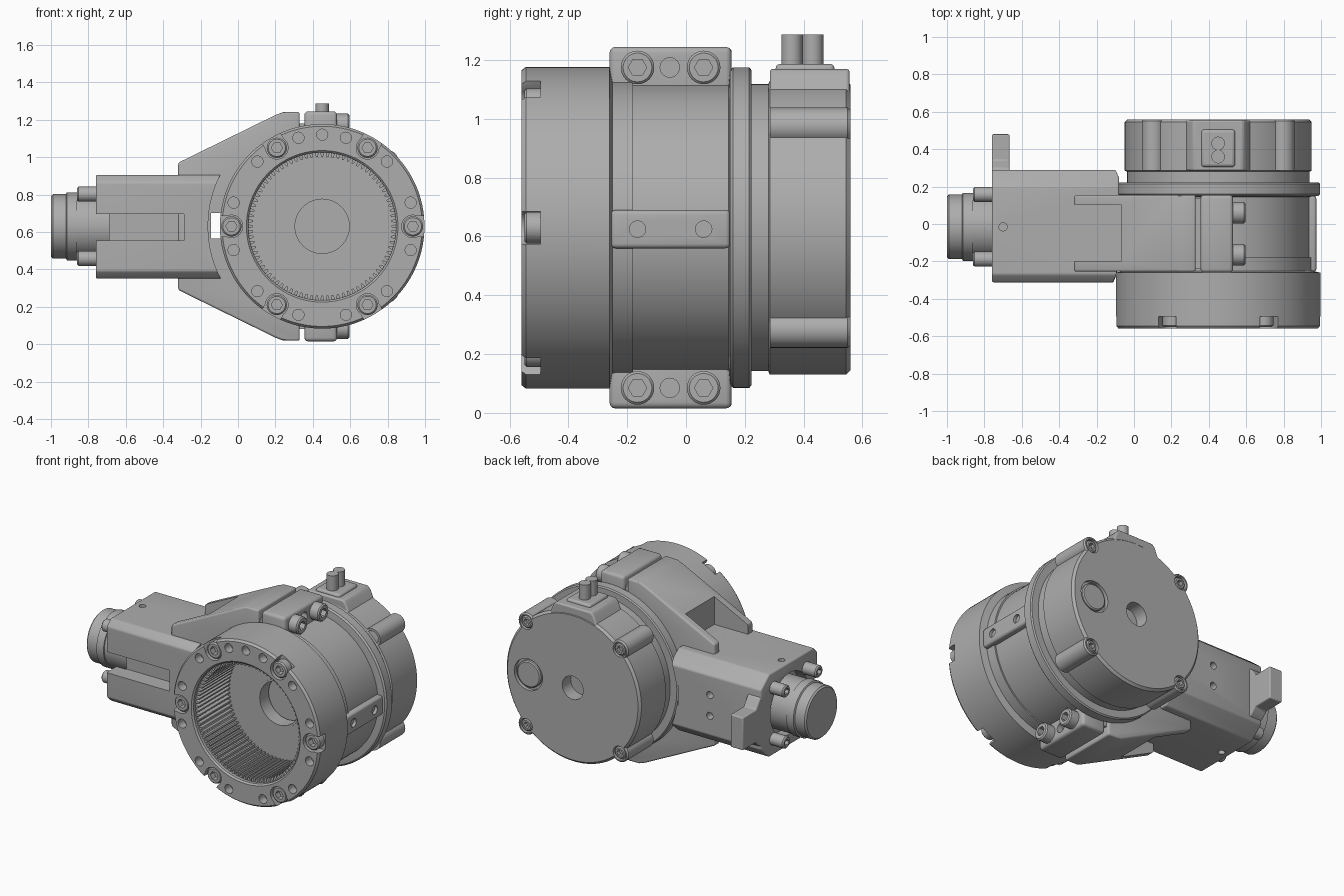
import bpy, bmesh
from math import cos, sin, pi, radians

cube = bpy.data.objects.get("Cube")
if cube:
    bpy.data.objects.remove(cube)

grey = bpy.data.materials.new("metal grey")
grey.use_nodes = True
colour = (0.42, 0.42, 0.42, 1)
grey.diffuse_color = colour
grey.node_tree.nodes["Principled BSDF"].inputs["Base Color"].default_value = colour

CX, CZ = 0.45, 0.63      # main drum axis
MY = -0.015              # motor axis offset


def place(axis, t, a, b):
    return {"X": (t, a, b), "Y": (a, t, b), "Z": (a, b, t)}[axis]


def lathe(bm, profile, axis="Y", u=CX, v=CZ, seg=96, hollow=False):
    """Turn (radius, position) points round an axis."""
    rings = [[bm.verts.new(place(axis, t, u + r * cos(2 * pi * i / seg), v + r * sin(2 * pi * i / seg)))
              for i in range(seg)] for r, t in profile]
    pairs = list(zip(rings, rings[1:]))
    if hollow:
        pairs.append((rings[-1], rings[0]))
    else:
        bm.faces.new(rings[0])
        bm.faces.new(rings[-1])
    for p, q in pairs:
        for i in range(seg):
            j = (i + 1) % seg
            bm.faces.new((p[i], p[j], q[j], q[i]))


def rod(bm, r, t0, t1, axis="Y", u=CX, v=CZ, seg=32):
    lathe(bm, [(r, t0), (r, t1)], axis, u, v, seg)


def prism(bm, points, t0, t1, axis="Y"):
    ends = [[bm.verts.new(place(axis, t, a, b)) for a, b in points] for t in (t0, t1)]
    bm.faces.new(ends[0])
    bm.faces.new(ends[1])
    n = len(points)
    for i in range(n):
        j = (i + 1) % n
        bm.faces.new((ends[0][i], ends[0][j], ends[1][j], ends[1][i]))


def box(bm, x0, x1, y0, y1, z0, z1):
    prism(bm, [(x0, z0), (x1, z0), (x1, z1), (x0, z1)], y0, y1)


def finish(bm, name, bevel=0):
    bmesh.ops.recalc_face_normals(bm, faces=bm.faces)
    mesh = bpy.data.meshes.new(name)
    bm.to_mesh(mesh)
    bm.free()
    mesh.materials.append(grey)
    ob = bpy.data.objects.new(name, mesh)
    bpy.context.collection.objects.link(ob)
    if bevel:
        m = ob.modifiers.new("bevel", "BEVEL")
        m.width, m.segments, m.limit_method = bevel, 3, "ANGLE"
    return ob


def cut(ob, bm):
    """Subtract the shapes in bm from ob, then drop the cutter."""
    cutter = finish(bm, "cutter")
    cutter.hide_render = True
    m = ob.modifiers.new("cut", "BOOLEAN")
    m.object, m.solver, m.use_self = cutter, "EXACT", True
    graph = bpy.context.evaluated_depsgraph_get()
    mesh = bpy.data.meshes.new_from_object(ob.evaluated_get(graph))
    ob.modifiers.clear()
    ob.data = mesh
    bpy.data.objects.remove(cutter)


def polar(deg, r):
    return CX + r * cos(radians(deg)), CZ + r * sin(radians(deg))


def screws(name, spots, r, t0, t1, axis, depth):
    """Socket head screws; the head faces towards t1."""
    s = 1 if t1 > t0 else -1
    heads, sockets = bmesh.new(), bmesh.new()
    for u, v in spots:
        lathe(heads, [(r, t0), (r, t1 - s * 0.008), (r - 0.008, t1)], axis, u, v, 32)
        rod(sockets, r * 0.55, t1 - s * depth, t1 + s * 0.02, axis, u, v, 6)
    cut(finish(heads, name), sockets)


# Front ring with bore, screw notches and holes
bm = bmesh.new()
lathe(bm, [(0.395, -0.18), (0.395, -0.55), (0.405, -0.56), (0.535, -0.56),
           (0.547, -0.545), (0.547, -0.26), (0.50, -0.25), (0.50, -0.18)], hollow=True, seg=128)
ring = finish(bm, "front_ring")
bm = bmesh.new()
big = [polar(a, 0.485) for a in range(0, 360, 60)]
for a in range(0, 360, 60):
    rod(bm, 0.06, -0.6, -0.495, "Y", *polar(a, 0.485))
    c, s = cos(radians(a)), sin(radians(a))
    prism(bm, [(CX + c * r - s * w, CZ + s * r + c * w)
               for r, w in ((0.49, -0.055), (0.6, -0.055), (0.6, 0.055), (0.49, 0.055))], -0.6, -0.495)
for a in (15, 45, 75, 90, 105, 135, 165, 195, 225, 255, 285, 315, 345):
    rod(bm, 0.03, -0.6, -0.5, "Y", *polar(a, 0.49), seg=20)
cut(ring, bm)
screws("front_ring_screws", big, 0.054, -0.48, -0.55, "Y", 0.04)

# Internal gear teeth
bm = bmesh.new()
teeth = 84
for i in range(teeth):
    a = 360 * i / teeth
    prism(bm, [polar(a - 1.7, 0.4), polar(a + 1.7, 0.4), polar(a + 0.7, 0.371), polar(a - 0.7, 0.371)],
          -0.53, -0.19)
finish(bm, "gear_teeth")

# Middle drum, with a recess in the floor of the bore
bm = bmesh.new()
lathe(bm, [(0.49, -0.2), (0.49, 0.16)])
drum = finish(bm, "middle_drum")
bm = bmesh.new()
rod(bm, 0.158, -0.3, -0.1, seg=64)
cut(drum, bm)
bm = bmesh.new()
lathe(bm, [(0.49, -0.26), (0.49, -0.18), (0.42, -0.18), (0.42, -0.26)], hollow=True)
lathe(bm, [(0.158, -0.205), (0.158, -0.11), (0.145, -0.11), (0.145, -0.205)], hollow=True, seg=64)
finish(bm, "drum_collars")

# Side band with two screws
bm = bmesh.new()
box(bm, 0.85, 0.975, -0.255, 0.15, 0.56, 0.69)
band = finish(bm, "side_band", 0.015)
bm = bmesh.new()
for y in (-0.165, 0.06):
    rod(bm, 0.028, 0.955, 1.0, "X", y, CZ - 0.005, 20)
cut(band, bm)

# Sloping clamp web between the drum and the motor block
half = [(-0.32, 0.34), (0.2, 0.595), (0.24, 0.61), (0.33, 0.612)]
bm = bmesh.new()
prism(bm, [(x, CZ + z) for x, z in half] + [(x, CZ - z) for x, z in reversed(half)], -0.255, 0.155)
web = finish(bm, "clamp_web", 0.012)
bm = bmesh.new()
rod(bm, 0.482, -0.4, 0.4, seg=96)
box(bm, -0.145, -0.08, -0.5, 0.5, 0.565, 0.70)
for s in (-1, 1):
    lo, hi = sorted((CZ + s * 0.275, CZ + s * 0.6))
    box(bm, -0.5, -0.07, -0.2, 0.105, lo, hi)
cut(web, bm)

# Clamp lugs, top and bottom
spots = []
for s, side in ((1, "top"), (-1, "bottom")):
    lo, hi = sorted((CZ + s * 0.40, CZ + s * 0.615))
    bm = bmesh.new()
    box(bm, 0.355, 0.53, -0.26, 0.155, lo, hi)
    lug = finish(bm, side + "_clamp_lug", 0.02)
    bm = bmesh.new()
    rod(bm, 0.033, 0.49, 0.6, "X", -0.055, CZ + s * 0.545, 24)
    cut(lug, bm)
    spots += [(y, CZ + s * 0.545) for y in (-0.165, 0.06)]
    bm = bmesh.new()
    box(bm, 0.31, 0.38, -0.24, 0.135, *sorted((CZ + s * 0.45, CZ + s * 0.55)))
    finish(bm, side + "_clamp_gap_floor")
screws("clamp_screws", spots, 0.057, 0.5, 0.595, "X", 0.05)

# Motor block: chamfered section with a front groove
bm = bmesh.new()
prism(bm, [(-0.27, 0.35), (0.2, 0.35), (0.29, 0.43), (0.29, 0.83), (0.2, 0.905),
           (-0.27, 0.905), (-0.312, 0.865), (-0.312, 0.39)], -0.76, -0.08, "X")
block = finish(bm, "motor_block", 0.01)
bm = bmesh.new()
box(bm, -0.8, -0.29, -0.4, -0.2, 0.555, 0.695)
box(bm, -0.145, -0.05, -0.5, 0.5, 0.565, 0.70)
lathe(bm, [(0.61, -0.4), (0.61, -0.25), (0.48, -0.23), (0.48, 0.12), (0.57, 0.18), (0.6, 0.4)])
rod(bm, 0.205, -0.85, -0.69, "X", MY, CZ, 64)
for x in (-0.7, -0.29):
    rod(bm, 0.022, 0.87, 1.0, "Z", x, MY, 16)
    rod(bm, 0.022, 0.2, 0.39, "Z", x, MY, 16)
for z in (0.56, 0.70):
    rod(bm, 0.024, 0.24, 0.4, "Y", -0.38, z, 16)
cut(block, bm)

# Mounting tab on the back of the block
bm = bmesh.new()
prism(bm, [(0.25, 0.44), (0.30, 0.46), (0.34, 0.5), (0.48, 0.5), (0.48, 0.72),
           (0.34, 0.72), (0.30, 0.78), (0.25, 0.80)], -0.76, -0.665, "X")
finish(bm, "mounting_tab", 0.008)

# Motor and its four screws
bm = bmesh.new()
lathe(bm, [(0.175, -0.66), (0.175, -0.86), (0.182, -0.862), (0.182, -0.915), (0.172, -0.92),
           (0.172, -0.99), (0.162, -1.0)], "X", MY, CZ, 64)
finish(bm, "motor")
screws("motor_screws", [(MY + a * 0.173, CZ + b * 0.172) for a in (-1, 1) for b in (-1, 1)],
       0.04, -0.7, -0.86, "X", 0.04)

# Back flange and stepped neck
bm = bmesh.new()
lathe(bm, [(0.49, 0.145), (0.535, 0.15), (0.545, 0.16), (0.545, 0.215), (0.537, 0.222),
           (0.488, 0.222), (0.488, 0.3)])
finish(bm, "back_flange")

# Back cover with centre hole and plug recess
bm = bmesh.new()
lathe(bm, [(0.49, 0.28), (0.5, 0.285), (0.5, 0.545), (0.485, 0.56)])
cover = finish(bm, "back_cover")
ears = [polar(a, 0.49) for a in (45, 135, 225, 315)]
bm = bmesh.new()
rod(bm, 0.078, 0.47, 0.7, seg=40)
rod(bm, 0.105, 0.535, 0.7, "Y", 0.78, CZ, 40)
for u, v in ears:
    rod(bm, 0.047, 0.53, 0.7, "Y", u, v)
cut(cover, bm)
bm = bmesh.new()
lathe(bm, [(0.088, 0.5), (0.088, 0.552), (0.08, 0.558)], "Y", 0.78, CZ, 40)
finish(bm, "cover_plug")

# Cover ears and screws
bm = bmesh.new()
for u, v in ears:
    lathe(bm, [(0.062, 0.285), (0.062, 0.55), (0.054, 0.56), (0.046, 0.56), (0.046, 0.285)],
          "Y", u, v, 32, True)
finish(bm, "cover_ears")
screws("cover_screws", ears, 0.04, 0.4, 0.556, "Y", 0.03)

# Connector: raised block, pad and two pins
bm = bmesh.new()
prism(bm, [(0.24, 1.0), (0.66, 1.0), (0.60, 1.15), (0.58, 1.17), (0.32, 1.17), (0.30, 1.15)], 0.285, 0.556)
finish(bm, "connector_block", 0.01)
bm = bmesh.new()
box(bm, 0.36, 0.54, 0.305, 0.505, 1.15, 1.187)
finish(bm, "connector_pad", 0.015)
bm = bmesh.new()
for y in (0.36, 0.431):
    rod(bm, 0.036, 1.15, 1.287, "Z", CX, y)
finish(bm, "connector_pins")

# Smooth shading with sharp edges
bpy.ops.object.select_all(action="DESELECT")
for ob in bpy.context.collection.objects:
    if ob.type == "MESH" and ob.data.materials and ob.data.materials[0] == grey:
        ob.select_set(True)
        bpy.context.view_layer.objects.active = ob
bpy.ops.object.shade_smooth_by_angle(angle=radians(30))
